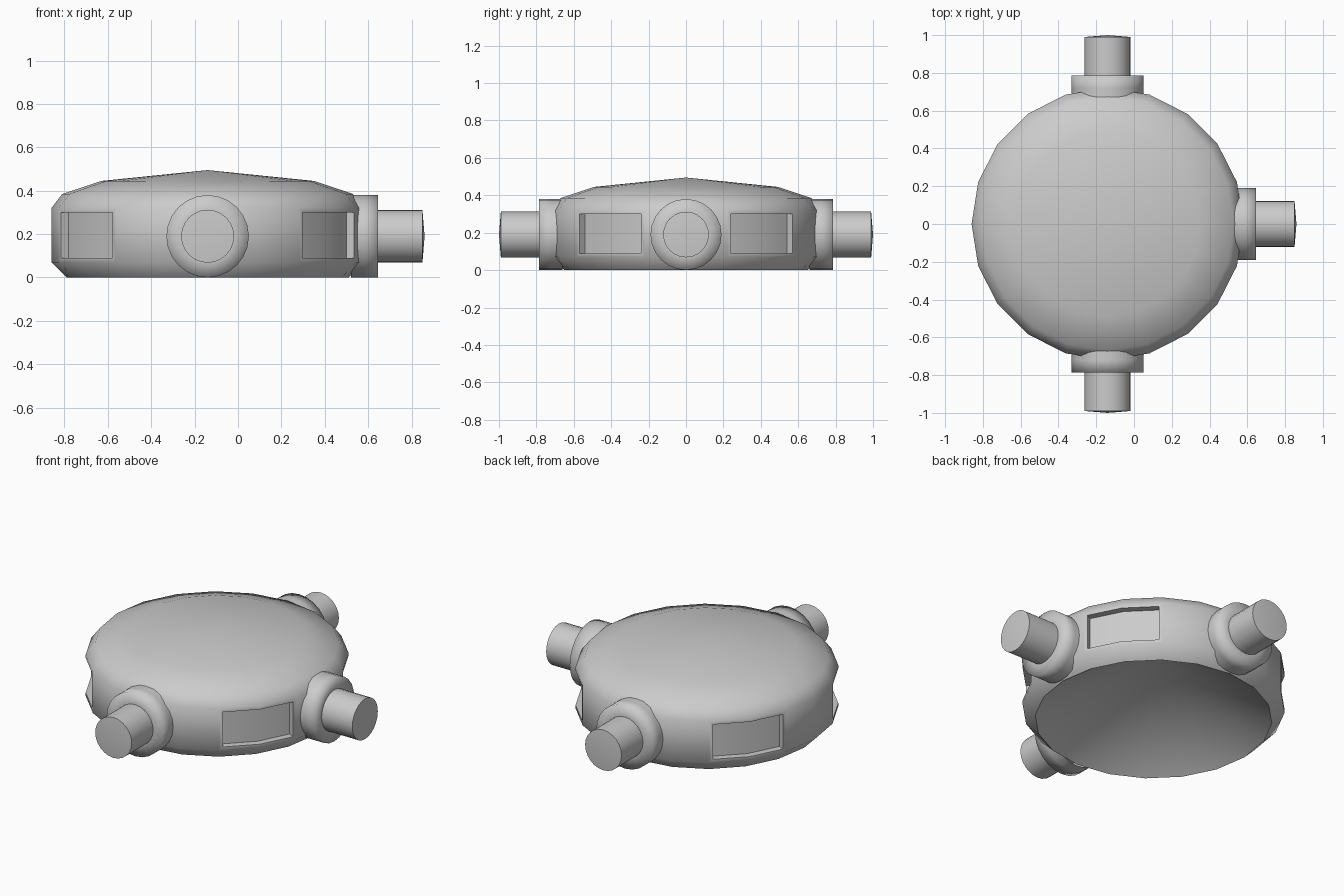
import bpy, bmesh, math
from mathutils import Matrix

cube = bpy.data.objects.get("Cube")
if cube:
    bpy.data.objects.remove(cube, do_unlink=True)

grey = bpy.data.materials.new("plain_grey")
grey.use_nodes = True
colour = (0.6, 0.6, 0.6, 1)
grey.diffuse_color = colour
grey.node_tree.nodes["Principled BSDF"].inputs["Base Color"].default_value = colour

CENTRE_X = -0.14


def lathe(bm, profile, sides):
    """Spin (radius, height) points about z; radius 0 closes to a point."""
    rings = []
    for r, z in profile:
        if r == 0:
            rings.append([bm.verts.new((0, 0, z))])
        else:
            rings.append([bm.verts.new((r * math.cos(i * math.tau / sides),
                                        r * math.sin(i * math.tau / sides), z))
                          for i in range(sides)])
    for a, b in zip(rings, rings[1:]):
        for i in range(sides):
            j = (i + 1) % sides
            corners = [a[i % len(a)], a[j % len(a)], b[j % len(b)], b[i % len(b)]]
            bm.faces.new(list(dict.fromkeys(corners)))
    bmesh.ops.recalc_face_normals(bm, faces=bm.faces)


def finish(bm, name, matrix, angle):
    mesh = bpy.data.meshes.new(name)
    bm.to_mesh(mesh)
    bm.free()
    mesh.materials.append(grey)
    obj = bpy.data.objects.new(name, mesh)
    obj.matrix_world = matrix
    bpy.context.collection.objects.link(obj)
    bpy.ops.object.select_all(action='DESELECT')
    obj.select_set(True)
    bpy.context.view_layer.objects.active = obj
    bpy.ops.object.shade_smooth_by_angle(angle=math.radians(angle))


# Body: faceted disc with a shallow dome, bevelled base and hollow underside
bm = bmesh.new()
lathe(bm, [(0, 0.4), (0.65, 0), (0.72, 0.07), (0.72, 0.32),
           (0.67, 0.385), (0.49, 0.445), (0, 0.495)], 20)

# Four recessed windows, each spanning two wall facets
for centre in (36, 144, 216, 324):
    wall = []
    for f in bm.faces:
        c = f.calc_center_median()
        turn = (math.degrees(math.atan2(c.y, c.x)) - centre + 180) % 360 - 180
        if abs(f.normal.z) < 0.01 and abs(turn) < 18 and c.xy.length > 0.7:
            wall.append(f)
    bmesh.ops.inset_region(bm, faces=wall, thickness=0.02, use_even_offset=True)
    bmesh.ops.inset_region(bm, faces=wall, thickness=0, depth=-0.04,
                           use_even_offset=True)
finish(bm, "body", Matrix.Translation((CENTRE_X, 0, 0)), 50)

# Three side ports: a soft-edged collar and a pipe with a slightly domed end
for side, turn in (("left", 0), ("back", 90), ("front", -90)):
    place = (Matrix.Translation((CENTRE_X, 0, 0.19))
             @ Matrix.Rotation(math.radians(turn), 4, 'Z')
             @ Matrix.Rotation(math.radians(90), 4, 'Y'))
    bm = bmesh.new()
    lathe(bm, [(0.19, 0.66), (0.19, 0.72), (0.19, 0.785), (0.115, 0.785)], 24)
    finish(bm, side + "_collar", place, 180)
    bm = bmesh.new()
    lathe(bm, [(0.122, 0.67), (0.122, 0.99), (0, 1.0)], 24)
    finish(bm, side + "_pipe", place, 40)
